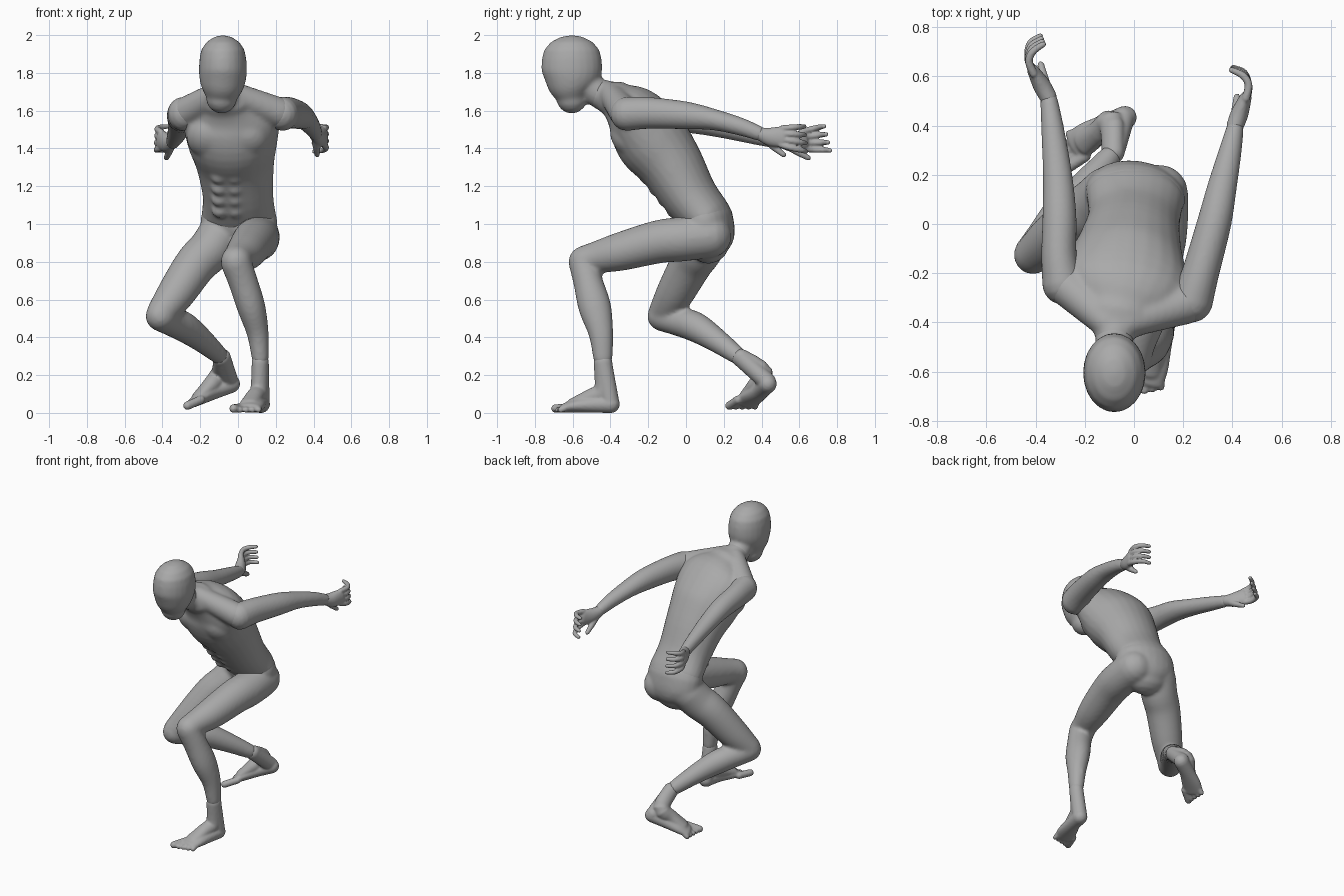
import bpy, bmesh, math
from mathutils import Vector, Matrix

X = Vector((1, 0, 0))

old = bpy.data.objects.get("Cube")
if old:
    bpy.data.objects.remove(old, do_unlink=True)

grey = bpy.data.materials.new("mannequin grey")
grey.use_nodes = True
colour = (.4, .4, .4, 1)
grey.diffuse_color = colour
grey.node_tree.nodes["Principled BSDF"].inputs["Base Color"].default_value = colour


def spline(points, steps=4):
    """Smooth a path of (x, y, z, half width, half depth) rows."""
    rows = [Vector(p) for p in points]
    rows = [rows[0]] + rows + [rows[-1]]
    result = []
    for a, b, c, d in zip(rows, rows[1:], rows[2:], rows[3:]):
        for k in range(steps):
            t = k / steps
            result.append(b + (c - a) * t / 2 + (a * 2 - b * 5 + c * 4 - d) * t * t / 2
                          + (b * 3 - a - c * 3 + d) * t ** 3 / 2)
    return result + [rows[-1]]


def tube(bm, points, side=X, sides=24):
    """Closed, round-ended elliptical tube through the points."""
    rows = spline([p if len(p) == 5 else (*p, p[-1]) for p in points])
    rings = []
    for i, row in enumerate(rows):
        ahead, behind = rows[min(i + 1, len(rows) - 1)], rows[max(i - 1, 0)]
        along = (Vector(ahead[:3]) - Vector(behind[:3])).normalized()
        rings.append((Vector(row[:3]), along, row[3], row[4]))

    def cap(ring, sign):
        centre, along, w, d = ring
        reach = min(w, d) * sign
        return [(centre + along * reach * math.sin(a), along, w * math.cos(a), d * math.cos(a))
                for a in (math.pi / 8, math.pi / 4, math.pi * .375, math.pi * .47)]

    rings = cap(rings[0], -1)[::-1] + rings + cap(rings[-1], 1)
    loops = []
    for centre, along, w, d in rings:
        s = (side - along * side.dot(along)).normalized()
        u = along.cross(s)
        angles = [math.tau * k / sides for k in range(sides)]
        loops.append([bm.verts.new(centre + s * w * math.cos(a) + u * d * math.sin(a))
                      for a in angles])
    for low, high in zip(loops, loops[1:]):
        for k in range(sides):
            n = (k + 1) % sides
            bm.faces.new((low[k], low[n], high[n], high[k]))
    bm.faces.new(loops[0][::-1])
    bm.faces.new(loops[-1])


def ball(bm, centre, radii, frame):
    place = Matrix.Translation(centre) @ frame @ Matrix.Diagonal((*radii, 1))
    bmesh.ops.create_uvsphere(bm, u_segments=24, v_segments=14, radius=1, matrix=place)


def finish(bm, name, voxel, smooth=4):
    """Fuse the overlapping masses into one smooth skin."""
    bmesh.ops.recalc_face_normals(bm, faces=bm.faces)
    mesh = bpy.data.meshes.new(name)
    bm.to_mesh(mesh)
    bm.free()
    mesh.materials.append(grey)
    part = bpy.data.objects.new(name, mesh)
    bpy.context.collection.objects.link(part)
    skin = part.modifiers.new("skin", 'REMESH')
    skin.mode = 'VOXEL'
    skin.voxel_size = voxel
    skin.use_smooth_shade = True
    soften = part.modifiers.new("soften", 'SMOOTH')
    soften.factor = .5
    soften.iterations = smooth


# Head with a tapering face, and the upper neck
bm = bmesh.new()
tube(bm, [(-.08, -.605, 1.875, .124, .158), (-.08, -.605, 1.8, .127, .159),
          (-.083, -.61, 1.725, .113, .124), (-.087, -.605, 1.668, .083, .083)])
tube(bm, [(-.08, -.46, 1.69, .077), (-.08, -.56, 1.76, .08)])
finish(bm, "head", .01, 8)

# Torso, leaning forward and turned slightly
across = Vector((1, -.15, 0)).normalized()
front = Vector((-.1, -.8, -.58)).normalized()
lean = across.cross(front)
if lean.z < 0:
    lean = -lean
frame = Matrix((across, front, lean)).transposed().to_4x4()
bm = bmesh.new()
tube(bm, [(.005, .11, 1.04, .2, .132), (0, .02, 1.15, .188, .147),
          (-.015, -.08, 1.315, .208, .172), (-.03, -.18, 1.445, .242, .195),
          (-.04, -.275, 1.58, .255, .16), (-.06, -.36, 1.65, .155, .105)], across)
tube(bm, [(-.06, -.34, 1.64, .1), (-.08, -.455, 1.69, .08)], across)
for sign, shoulder in ((-1, (-.27, -.255, 1.595, .082)), (1, (.215, -.325, 1.59, .082))):
    tube(bm, [(-.07 + sign * .04, -.4, 1.69, .065), shoulder], lean)
    # Chest muscle
    ball(bm, Vector((-.055, -.287, 1.455)) + across * sign * .1, (.12, .088, .12), frame)
    # Stomach muscles
    for row in range(4):
        middle = Vector((-.055, -.056, 1.072)).lerp(Vector((-.06, -.198, 1.25)), row / 3)
        ball(bm, middle + across * sign * .042, (.044, .043, .04), frame)
finish(bm, "torso", .011, 10)

# Pelvis and both legs
bm = bmesh.new()
tube(bm, [(.005, .11, 1.03, .205, .137), (.005, .13, .95, .198, .128), (0, .12, .9, .15, .11)],
     across)
for x in (-.09, .1):
    ball(bm, (x, .13, .935), (.11, .11, .11), frame)
tube(bm, [(.105, .125, .935, .116), (.1, -.02, .92, .118), (.08, -.15, .905, .114),
          (.04, -.35, .853, .102), (.005, -.48, .822, .084), (-.01, -.54, .802, .082)])
tube(bm, [(-.01, -.54, .797, .082), (.025, -.52, .7, .078), (.07, -.483, .56, .075, .087),
          (.105, -.45, .42, .058, .066), (.118, -.44, .29, .046, .052)])
tube(bm, [(-.1, .12, .935, .118), (-.15, .075, .86, .118), (-.225, .025, .785, .112),
          (-.33, -.06, .63, .1), (-.405, -.12, .53, .08)])
tube(bm, [(-.41, -.125, .512, .08), (-.36, -.05, .487, .077), (-.29, .045, .457, .08),
          (-.2, .15, .392, .066), (-.1, .27, .305, .048)])
finish(bm, "pelvis_and_legs", .011, 10)


def arm(name, points):
    limb = bmesh.new()
    tube(limb, points)
    finish(limb, name, .009)


arm("left_arm", [(.235, -.315, 1.583, .086, .09), (.27, -.2, 1.588, .076, .084),
                 (.325, 0, 1.575, .07, .073), (.358, .15, 1.552, .06, .056),
                 (.39, .29, 1.515, .047), (.41, .385, 1.48, .036, .039)])
arm("right_arm", [(-.29, -.245, 1.583, .083, .09), (-.305, -.13, 1.573, .072, .082),
                  (-.303, .03, 1.55, .069, .07), (-.31, .19, 1.512, .06, .056),
                  (-.33, .38, 1.465, .047), (-.345, .5, 1.435, .036, .039)])


def hand(name, wrist, forward, outward):
    """Half-curled hand with the thumb underneath."""
    wrist, f = Vector(wrist), Vector(forward).normalized()
    o = Vector(outward)
    o = (o - f * o.dot(f)).normalized()
    t = f.cross(o)
    if t.z > 0:
        t = -t

    def at(along, thumbward, out, *radii):
        return (*(wrist + f * along + t * thumbward + o * out), *radii)

    palm = bmesh.new()
    tube(palm, [at(.005, 0, 0, .037, .035), at(.06, .008, .005, .05, .036),
                at(.125, 0, .012, .055, .025)], t)
    # Fingers, the lower ones reaching further
    for i in range(4):
        s = (i - 1.5) * .029
        reach = .205 + .008 * i
        tube(palm, [at(.12, s, .015, .017), at(.175, s * 1.25, .012, .016),
                    at(reach, s * 1.4, -.02, .015), at(reach + .01, s * 1.5, -.07, .012)], t)
    # Thumb
    tube(palm, [at(.03, .022, -.005, .024), at(.08, .062, -.015, .019),
                at(.13, .095, -.025, .014)], o)
    finish(palm, name, .006, 2)


hand("left_hand", (.41, .395, 1.475), (.25, .95, -.1), (1, 0, 0))
hand("right_hand", (-.347, .512, 1.434), (-.4, .9, .08), (-1, -.3, 0))


def foot(name, heel, forward, outer, ankle):
    """Bare foot with five toes; heel is the back of the sole."""
    heel, f = Vector(heel), Vector(forward).normalized()
    s = Vector(outer)
    s = (s - f * s.dot(f)).normalized()
    up = f.cross(s)
    if up.z < 0:
        up = -up

    def at(side, along, height, *radii):
        return (*(heel + s * side + f * along + up * height), *radii)

    sole = bmesh.new()
    tube(sole, [at(0, .048, .047, .048), at(.008, .14, .044, .05, .043),
                at(.006, .23, .038, .064, .037), at(.002, .295, .027, .066, .026)], s)
    tube(sole, [(*ankle, .045, .05), at(0, .085, .12, .046, .054), at(-.005, .165, .08, .048, .045),
                at(-.005, .26, .047, .052, .03)], s)
    tube(sole, [(*ankle, .045, .048), at(0, .052, .06, .047, .048)], s)
    # Toes, the big one on the inner side
    for i in range(5):
        x = (i - 2) * .027
        size = .023 if i == 0 else .016
        tube(sole, [at(x, .28, .027, size), at(x * 1.1, .37 - .016 * i, size, size)], s)
    finish(sole, name, .007, 3)


foot("left_foot", (.135, -.352, 0), (-.27, -.95, 0), X, (.118, -.44, .27))
foot("right_foot", (.02, .455, .125), (-.85, -.48, -.33), (0, 1, 0), (-.085, .288, .292))
